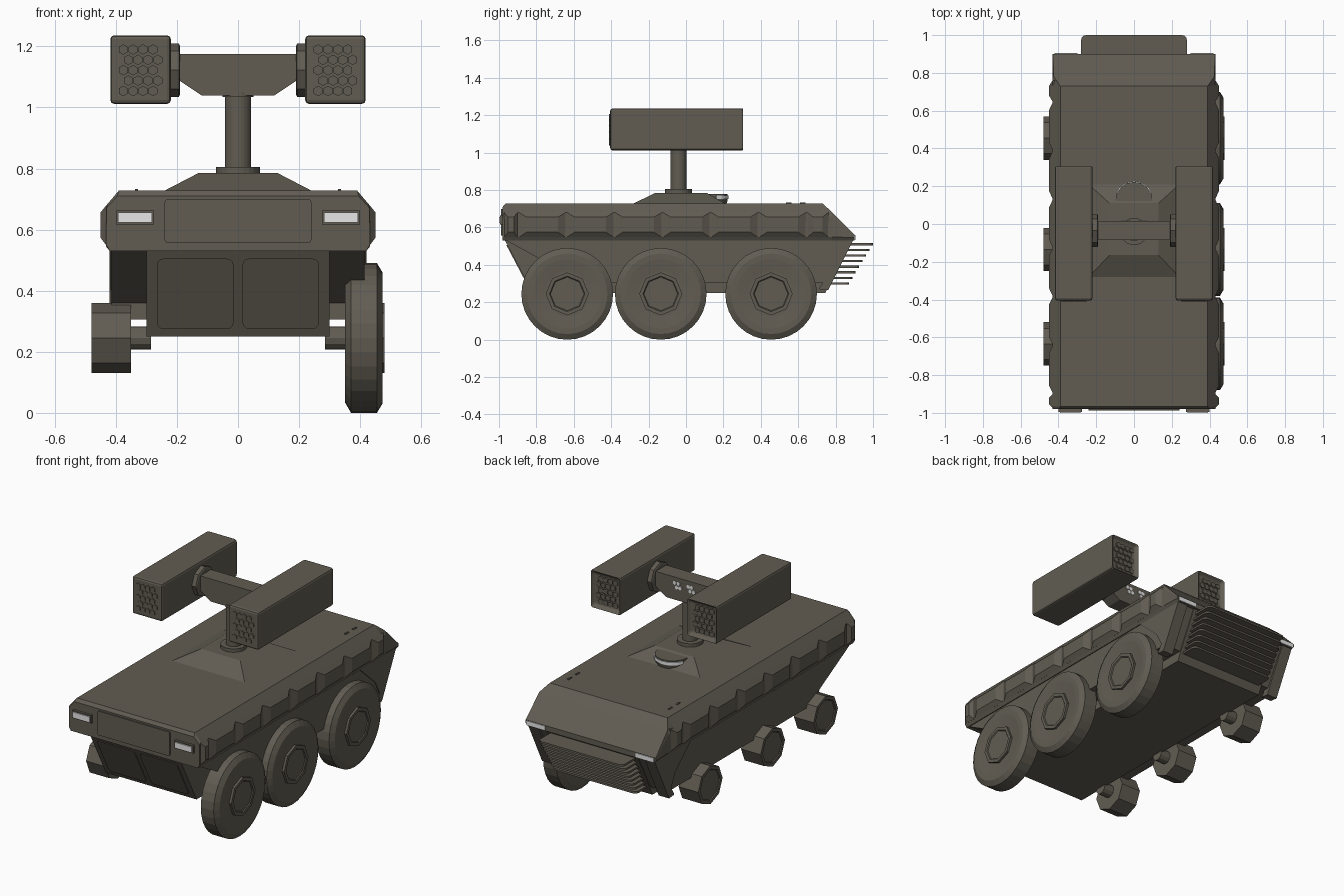
import bpy, bmesh, math
from mathutils import Matrix, Vector

if "Cube" in bpy.data.objects:
    bpy.data.objects.remove(bpy.data.objects["Cube"])

def material(name, rgb):
    m = bpy.data.materials.new(name)
    m.use_nodes = True
    m.diffuse_color = (*rgb, 1)
    m.node_tree.nodes["Principled BSDF"].inputs["Base Color"].default_value = (*rgb, 1)
    return m

OLIVE = material("olive drab", (0.12, 0.108, 0.085))
WHITE = material("lamp white", (0.8, 0.8, 0.8))

def finish(name, bm, mat=OLIVE):
    bmesh.ops.recalc_face_normals(bm, faces=bm.faces)
    me = bpy.data.meshes.new(name)
    bm.to_mesh(me)
    bm.free()
    me.materials.append(mat)
    ob = bpy.data.objects.new(name, me)
    bpy.context.collection.objects.link(ob)
    return ob

def loft(name, rings, mat=OLIVE):
    # skin a list of matching closed rings and cap both ends
    bm = bmesh.new()
    rows = [[bm.verts.new(p) for p in ring] for ring in rings]
    n = len(rows[0])
    for a, b in zip(rows, rows[1:]):
        for i in range(n):
            j = (i + 1) % n
            bm.faces.new((a[i], a[j], b[j], b[i]))
    bm.faces.new(rows[0])
    bm.faces.new(rows[-1])
    return finish(name, bm, mat)

def box(name, x, y, z, mat=OLIVE):
    ring = lambda h: [(x[0], y[0], h), (x[1], y[0], h), (x[1], y[1], h), (x[0], y[1], h)]
    return loft(name, [ring(z[0]), ring(z[1])], mat)

def side_prism(name, profile, x0, x1):
    return loft(name, [[(x, y, z) for y, z in profile] for x in (x0, x1)])

def disc_stack(name, centre, axis, steps, sides):
    # steps are (position along axis, radius)
    c = Vector(centre)
    rings = []
    for d, r in steps:
        ring = []
        for i in range(sides):
            t = 2 * math.pi * i / sides
            u, v = r * math.sin(t), r * math.cos(t)
            ring.append(c + Vector((d, u, v) if axis == "x" else (u, v, d)))
        rings.append(ring)
    return loft(name, rings)

def rounded_rect(cx, cz, w, h, r):
    pts = []
    for k, (sx, sz) in enumerate(((1, 1), (-1, 1), (-1, -1), (1, -1))):
        for i in range(4):
            t = math.pi / 2 * (k + i / 3)
            pts.append((cx + sx * (w - r) + r * math.cos(t), cz + sz * (h - r) + r * math.sin(t)))
    return pts

# Upper hull
def hull_ring(y, z_top, x_top, z_side, z_low):
    half = [(0.42, 0.53), (0.432, z_low), (0.431, z_side), (x_top, z_top)]
    return [(x, y, z) for x, z in half] + [(-x, y, z) for x, z in reversed(half)]

loft("upper_hull", [
    hull_ring(-0.98, 0.71, 0.395, 0.67, 0.55), hull_ring(-0.965, 0.728, 0.39, 0.68, 0.55),
    hull_ring(0.73, 0.728, 0.39, 0.68, 0.55), hull_ring(0.78, 0.683, 0.425, 0.655, 0.55),
    hull_ring(0.90, 0.562, 0.43, 0.555, 0.545)])

# Raised side panels parted by shallow notches
for s, side in ((1, "left"), (-1, "right")):
    for i in range(8):
        a = max(-1.154 + 0.257 * i, -0.976)
        b = min(-0.897 + 0.257 * i, 0.765)
        ramp = min(0.045, (b - a) * 0.3)
        rect = lambda x, m, z0, z1: [(s * x, a + m, z0), (s * x, b - m, z0), (s * x, b - m, z1), (s * x, a + m, z1)]
        loft(f"{side}_side_panel_{i + 1}",
             [rect(0.40, 0.004, 0.548, 0.68), rect(0.431, 0.004, 0.548, 0.68), rect(0.451, ramp, 0.575, 0.655)])

# Lower hull with side sponsons and rear corner plates
side_prism("lower_hull", [(-0.97, 0.535), (-0.82, 0.25), (0.745, 0.25), (0.89, 0.535)], -0.3, 0.3)
for s, side in ((1, "left"), (-1, "right")):
    side_prism(f"{side}_sponson", [(-0.97, 0.535), (-0.65, 0.36), (-0.65, 0.305), (0.765, 0.305), (0.885, 0.535)],
               s * 0.29, s * 0.415)
    side_prism(f"{side}_rear_corner", [(0.55, 0.535), (0.70, 0.40), (0.74, 0.32), (0.71, 0.27), (0.76, 0.265), (0.895, 0.535)],
               s * 0.352, s * 0.42)

# Front plates and lamps
def front_plate(name, cx, cz, w, h, r, y_at, depth):
    pts = rounded_rect(cx, cz, w, h, r)
    loft(name, [[(x, y_at(z) + d, z) for x, z in pts] for d in (0.01, -depth)])

front_plate("front_panel", 0, 0.628, 0.24, 0.072, 0.01, lambda z: -0.98, 0.008)
slope = lambda z: -0.97 + (0.535 - z) * 0.15 / 0.285
for s, side in ((1, "left"), (-1, "right")):
    front_plate(f"{side}_lower_front_panel", s * 0.14, 0.39, 0.125, 0.115, 0.02, slope, 0.006)
    box(f"{side}_headlight_frame", sorted((s * 0.275, s * 0.40)), (-0.994, -0.97), (0.617, 0.663))
    box(f"{side}_headlight", sorted((s * 0.282, s * 0.393)), (-1.0, -0.99), (0.624, 0.656), WHITE)
    box(f"{side}_rear_lamp", sorted((s * 0.30, s * 0.42)), (0.897, 0.905), (0.534, 0.56), WHITE)
    # Deck hinges
    for y in (0.55, 0.625):
        box(f"{side}_deck_hinge", sorted((s * 0.328, s * 0.338)), (y - 0.015, y + 0.015), (0.72, 0.733))

# Rear grille of stacked rounded slats
for i in range(8):
    z = 0.51 - 0.03 * i
    end = 1.0 - 0.0185 * i
    slat = rounded_rect(0, end - 0.1, 0.28, 0.1, 0.025)
    loft(f"grille_slat_{i + 1}", [[(x, y, z + d) for x, y in slat] for d in (-0.006, 0.006)])

# Wheels on the left, bare hubs on the right
for i, y in enumerate((-0.635, -0.135, 0.455)):
    c = (0, y, 0.245)
    disc_stack(f"wheel_{i + 1}", c, "x",
               [(0.35, 0.12), (0.35, 0.21), (0.37, 0.245), (0.455, 0.245), (0.473, 0.215), (0.473, 0.185),
                (0.466, 0.12)], 32)
    for s, side in ((1, "left"), (-1, "right")):
        disc_stack(f"{side}_hub_{i + 1}", c, "x",
                   [(s * 0.35, 0.115), (s * 0.48, 0.115), (s * 0.48, 0.095), (s * 0.475, 0.09)], 8)
        disc_stack(f"{side}_axle_{i + 1}", c, "x", [(s * 0.285, 0.038), (s * 0.36, 0.038)], 12)

# Turret base and the periscope ring set into its rear slope
deck_rect = lambda x, y0, y1, z: [(-x, y0, z), (x, y0, z), (x, y1, z), (-x, y1, z)]
loft("turret_base", [deck_rect(0.24, -0.28, 0.21, 0.72), deck_rect(0.24, -0.28, 0.21, 0.728),
                     deck_rect(0.13, -0.165, 0.11, 0.785)])
disc_stack("periscope_ring", (0, 0.125, 0), "z", [(0.72, 0.09), (0.748, 0.098), (0.778, 0.098)], 16)
glass = []
for k in range(9):
    t = math.radians(22 + 17 * k)
    glass.append([(r * math.cos(t), 0.125 + r * math.sin(t), z)
                  for r, z in ((0.092, 0.752), (0.102, 0.752), (0.102, 0.77), (0.092, 0.77))])
loft("periscope_glass", glass, WHITE)

# Mast and crosshead
disc_stack("mast", (0, -0.04, 0), "z", [(0.77, 0.072), (0.805, 0.072), (0.805, 0.043), (1.035, 0.043),
                                       (1.035, 0.05), (1.05, 0.05)], 24)
half = [(0.12, 1.04), (0.195, 1.09), (0.195, 1.175)]
outline = half + [(-x, z) for x, z in reversed(half)]
loft("crosshead", [[(x, y, z) for x, z in outline] for y in (-0.085, 0.015)])

def hex_grid(name, cx, cz, rows, cols, r, y0, y1, mat=OLIVE):
    # staggered hexagonal prisms pointing along y
    bm = bmesh.new()
    for row in range(rows):
        for col in range(cols):
            x = cx + r * 1.9 * (col - (cols - 1) / 2 + (0.25 if row % 2 else -0.25))
            z = cz + r * 2 * (row - (rows - 1) / 2)
            m = Matrix.Translation((x, (y0 + y1) / 2, z)) @ Matrix.Rotation(math.pi / 2, 4, "X")
            bmesh.ops.create_cone(bm, cap_ends=True, segments=6, radius1=r, radius2=r, depth=y1 - y0, matrix=m)
    finish(name, bm, mat)

# Optics on the back of the crosshead
for s, side in ((1, "left"), (-1, "right")):
    hex_grid(f"{side}_optics", s * 0.045, 1.13, 2, 2, 0.012, 0.01, 0.019, WHITE)

# Missile pods with hexagonal tubes
for s, side in ((1, "left"), (-1, "right")):
    pod = box(f"{side}_pod", sorted((s * 0.22, s * 0.418)), (-0.405, 0.312), (1.012, 1.236))
    # recess the rear face behind a rim
    bm = bmesh.new()
    bm.from_mesh(pod.data)
    rear = max(bm.faces, key=lambda f: f.calc_center_median().y)
    bmesh.ops.inset_individual(bm, faces=[rear], thickness=0.026)
    bmesh.ops.translate(bm, verts=rear.verts, vec=(0, -0.026, 0))
    bm.to_mesh(pod.data)
    bm.free()
    mod = pod.modifiers.new("bevel", "BEVEL")
    mod.width, mod.segments = 0.012, 2
    hex_grid(f"{side}_front_tubes", s * 0.319, 1.122, 5, 4, 0.017, -0.411, -0.39)
    hex_grid(f"{side}_rear_tubes", s * 0.319, 1.122, 5, 4, 0.017, 0.27, 0.294)
    disc_stack(f"{side}_pod_collar", (0, -0.035, 1.122), "x",
               [(s * 0.19, 0.08), (s * 0.194, 0.088), (s * 0.225, 0.088)], 8)
